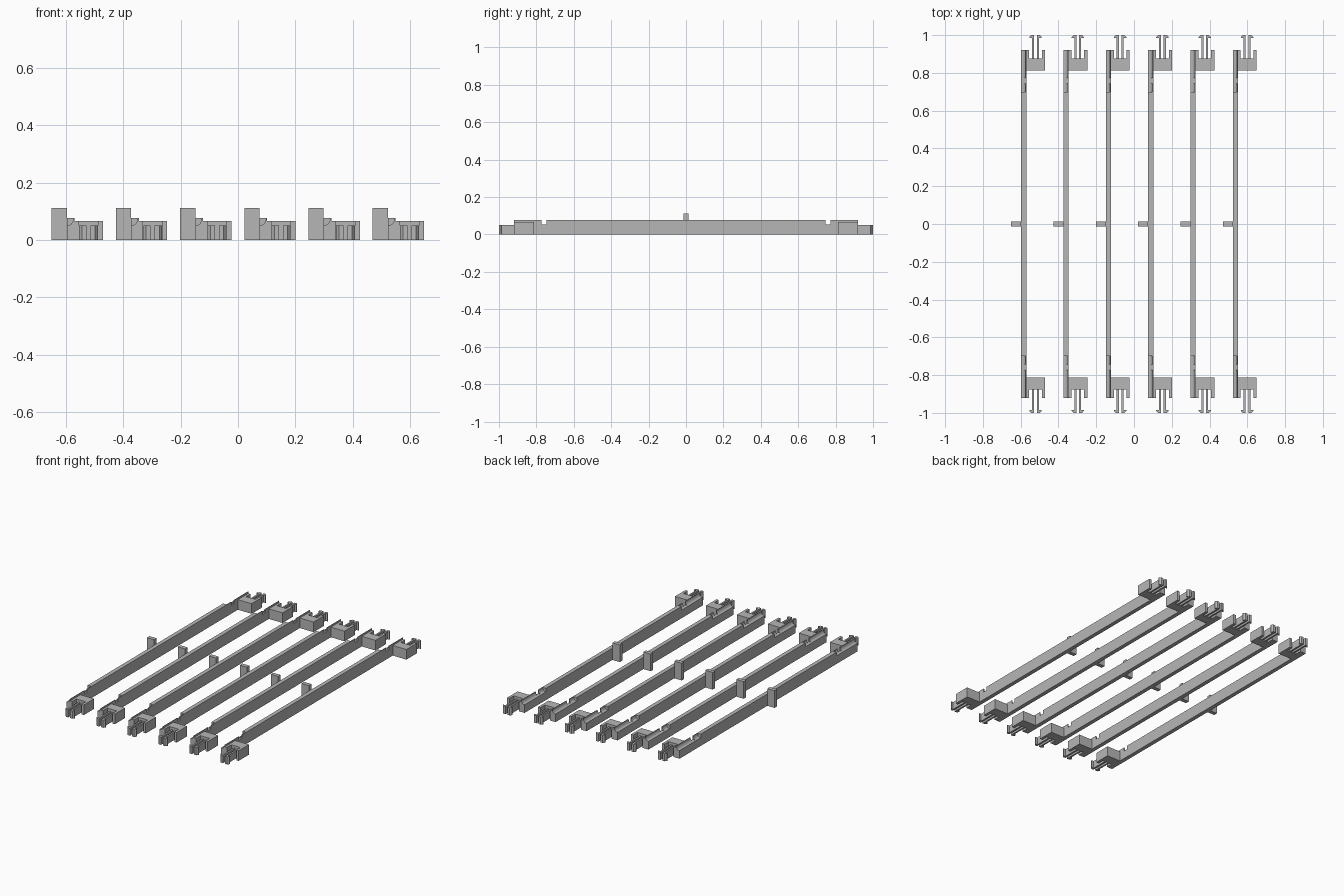
import bpy
import bmesh
from mathutils import Vector

cube = bpy.data.objects.get("Cube")
if cube:
    bpy.data.objects.remove(cube, do_unlink=True)

# One flat grey plastic for everything
grey = bpy.data.materials.new("grey plastic")
grey.use_nodes = True
colour = (0.47, 0.47, 0.47, 1)
grey.diffuse_color = colour
grey.node_tree.nodes["Principled BSDF"].inputs["Base Color"].default_value = colour

COUNT = 6
PITCH = 0.224
FIRST_X = -0.65


def prism(name, profile, axis, start, end, mirrored=True):
    """Extrude a closed 2D profile along y or z, repeated for every rail."""
    bm = bmesh.new()
    if axis == "z":
        pts = [Vector((a, b, start)) for a, b in profile]
        step = Vector((0, 0, end - start))
    else:
        pts = [Vector((a, start, b)) for a, b in profile]
        step = Vector((0, end - start, 0))
    face = bm.faces.new([bm.verts.new(p) for p in pts])
    ext = bmesh.ops.extrude_face_region(bm, geom=[face])
    bmesh.ops.translate(bm, vec=step,
                        verts=[v for v in ext["geom"] if isinstance(v, bmesh.types.BMVert)])
    bmesh.ops.recalc_face_normals(bm, faces=bm.faces)
    mesh = bpy.data.meshes.new(name)
    bm.to_mesh(mesh)
    bm.free()
    mesh.materials.append(grey)
    for i in range(COUNT):
        ob = bpy.data.objects.new(f"{name}_{i + 1}", mesh)
        ob.location.x = FIRST_X + i * PITCH
        bpy.context.collection.objects.link(ob)
        if mirrored:
            mod = ob.modifiers.new("both ends", "MIRROR")
            mod.use_axis = (False, True, False)
            mod.use_mirror_merge = False


def rect(a0, a1, b0, b1):
    return [(a0, b0), (a1, b0), (a1, b1), (a0, b1)]


BAR0, BAR1 = 0.053, 0.08     # bar sides, measured from the tab edge
TOP, GROOVE = 0.077, 0.053   # bar top and groove floor

# Long bar and the tab standing at its middle
prism("bar", rect(BAR0, BAR1, 0, TOP), "y", -0.70, 0.70, mirrored=False)
prism("middle_tab", rect(0, BAR0, -0.013, 0.013), "z", 0, 0.112, mirrored=False)

# Grooved bar ends, split by a notch across the bar
grooved = [(BAR0, 0), (BAR1, 0), (BAR1, TOP), (0.076, TOP), (0.074, 0.066),
           (0.069, 0.057), (0.063, GROOVE), (BAR0, GROOVE)]
prism("groove_run", grooved, "y", 0.70, 0.745)
prism("notch_floor", rect(BAR0, BAR1, 0, GROOVE), "y", 0.745, 0.773)
prism("bar_end", grooved, "y", 0.773, 0.92)

# U-shaped clip block beside each bar end
clip = [(BAR1, 0.813), (0.179, 0.813), (0.179, 0.92), (0.162, 0.92),
        (0.162, 0.876), (0.095, 0.876), (0.095, 0.92), (BAR1, 0.92)]
prism("clip_block", clip, "z", 0, 0.066)

# Pair of snap prongs with outward hooks
CENTRE = 0.1285
hook = [(0.007, 0.876), (0.018, 0.876), (0.018, 0.984), (0.033, 0.984),
        (0.033, 0.989), (0.023, 1.0), (0.007, 1.0)]
for side, label in ((-1, "right"), (1, "left")):
    prism(f"{label}_prong", [(CENTRE + side * a, b) for a, b in hook], "z", 0, 0.05)
